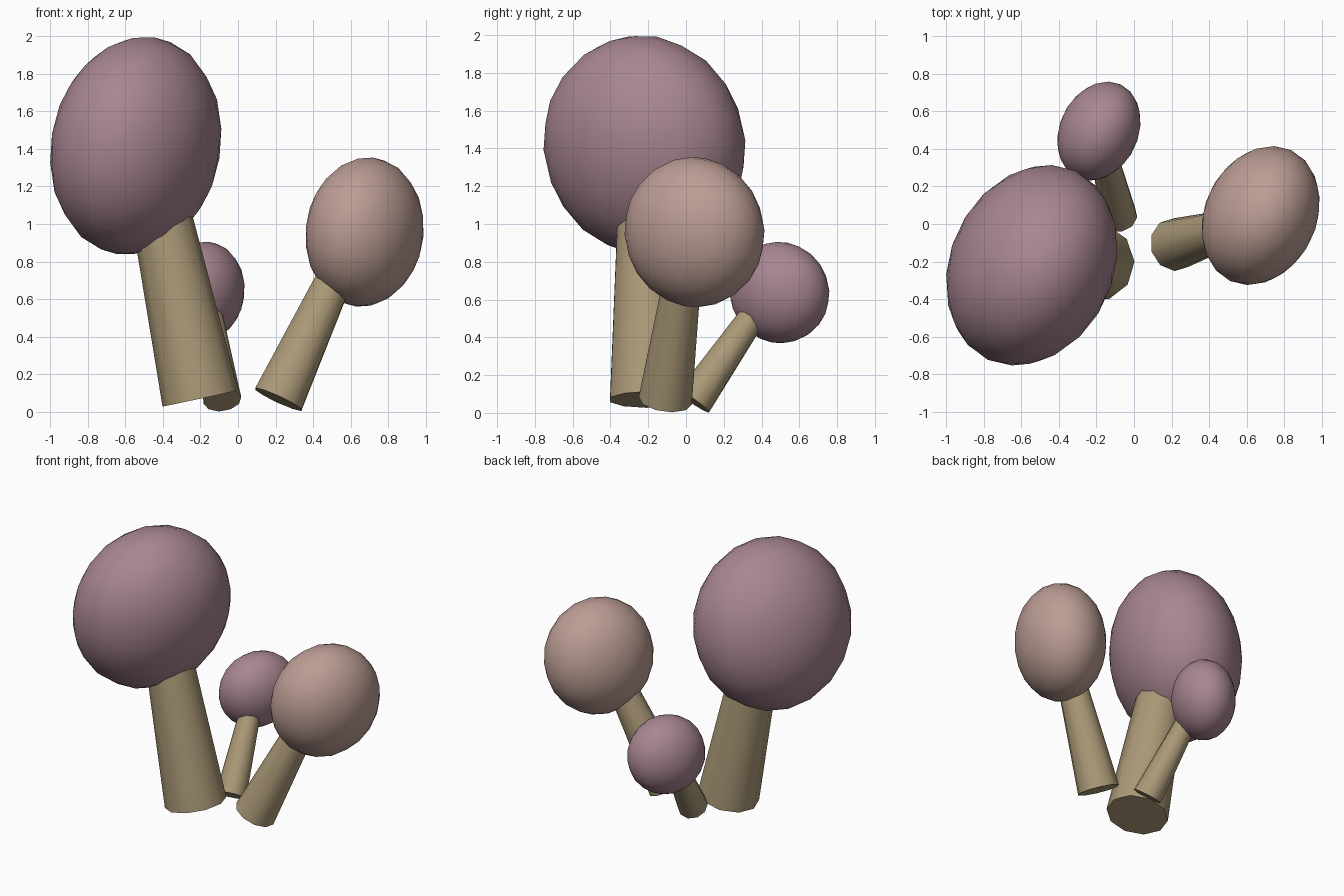
import bpy, math
from mathutils import Vector

if "Cube" in bpy.data.objects:
    bpy.data.objects.remove(bpy.data.objects["Cube"])


def material(name, rgb):
    m = bpy.data.materials.new(name)
    m.diffuse_color = (*rgb, 1)
    m.use_nodes = True
    m.node_tree.nodes["Principled BSDF"].inputs["Base Color"].default_value = m.diffuse_color
    return m


mauve = material("mauve", (0.39, 0.238, 0.287))
pink = material("dusty pink", (0.50, 0.337, 0.296))
tan = material("tan", (0.413, 0.323, 0.188))


def finish(name, mat, angle):
    ob = bpy.context.object
    ob.name = name
    ob.data.materials.append(mat)
    bpy.ops.object.shade_smooth_by_angle(angle=math.radians(angle))
    return ob


# Leaning, tapered stem between two points
def stem(name, base, top, r_base, r_top):
    a, b = Vector(base), Vector(top)
    d = b - a
    bpy.ops.mesh.primitive_cone_add(
        vertices=10, radius1=r_base, radius2=r_top, depth=d.length,
        location=(a + b) / 2, rotation=d.to_track_quat('Z', 'Y').to_euler())
    finish(name, tan, 50)


# Egg-like cap: stretched sphere, tilted and turned
def cap(name, center, size, tilt, mat):
    bpy.ops.mesh.primitive_ico_sphere_add(
        subdivisions=3, radius=1, location=center,
        rotation=(0, math.radians(tilt), math.radians(-25)))
    bpy.context.object.scale = size
    bpy.ops.object.transform_apply(location=False, rotation=False, scale=True)
    finish(name, mat, 60)


# Large mushroom
stem("large_stem", (-0.20, -0.205, 0.07), (-0.43, -0.21, 1.15), 0.207, 0.155)
cap("large_cap", (-0.545, -0.22, 1.417), (0.428, 0.556, 0.588), 11, mauve)

# Medium mushroom
stem("medium_stem", (0.215, -0.11, 0.065), (0.58, 0.0, 0.85), 0.142, 0.09)
cap("medium_cap", (0.675, 0.045, 0.957), (0.298, 0.385, 0.40), 7, pink)

# Small mushroom
stem("small_stem", (-0.083, 0.04, 0.06), (-0.16, 0.38, 0.55), 0.102, 0.07)
cap("small_cap", (-0.187, 0.495, 0.637), (0.209, 0.275, 0.27), 8, mauve)
